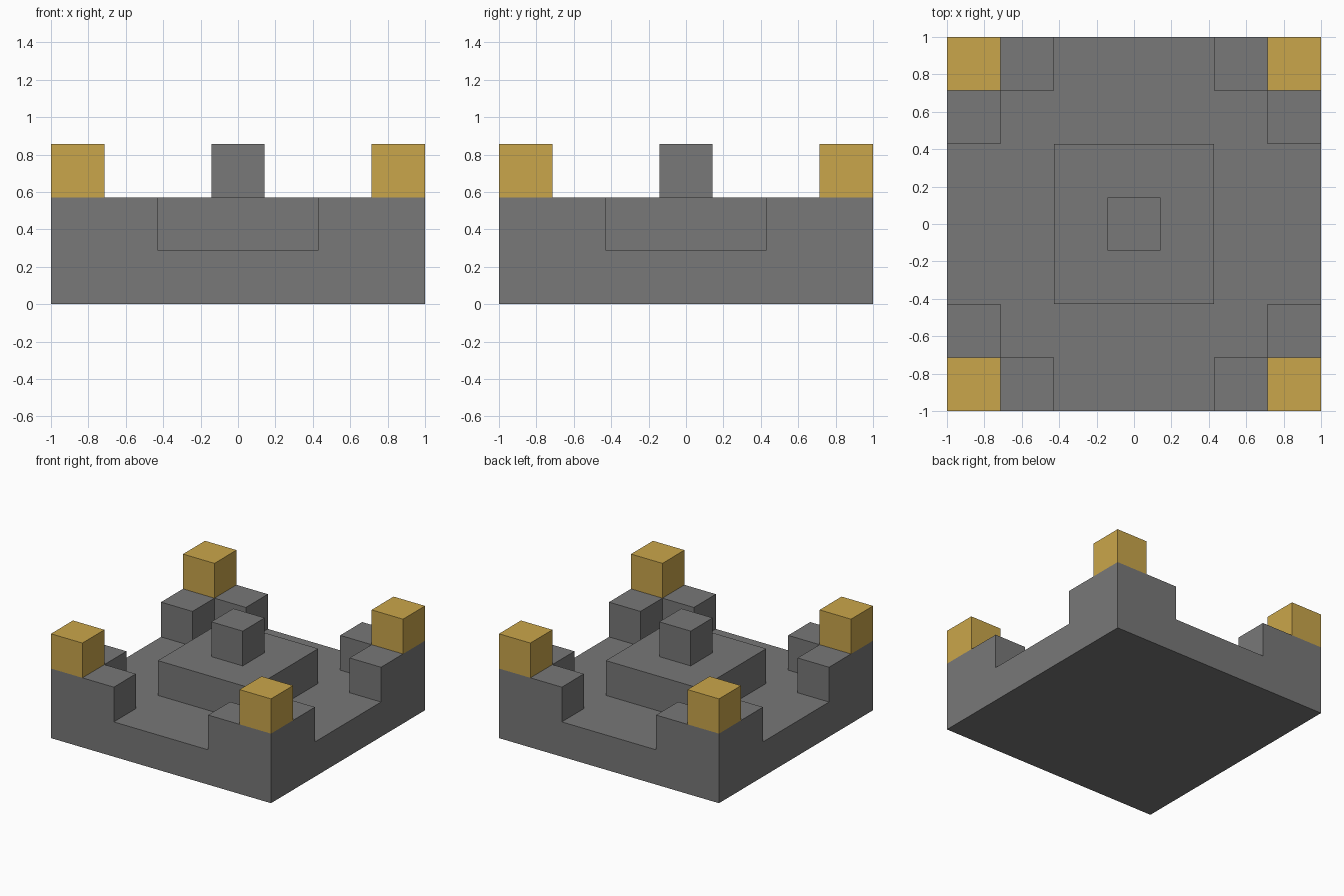
import bpy
import bmesh

U = 2 / 7  # one block of the seven-by-seven grid

if "Cube" in bpy.data.objects:
    bpy.data.objects.remove(bpy.data.objects["Cube"], do_unlink=True)


def make_material(name, rgb):
    mat = bpy.data.materials.new(name)
    mat.use_nodes = True
    color = (*rgb, 1)
    mat.diffuse_color = color
    bsdf = next(n for n in mat.node_tree.nodes if n.type == "BSDF_PRINCIPLED")
    bsdf.inputs["Base Color"].default_value = color
    return mat


stone = make_material("stone grey", (0.188, 0.188, 0.188))
gold = make_material("gold", (0.59, 0.38, 0.07))


def prism(name, outline, level, mat):
    """Extrude an outline, given in blocks, one block up from a level."""
    bm = bmesh.new()
    base = bm.faces.new([bm.verts.new((x * U, y * U, level * U)) for x, y in outline])
    top = bmesh.ops.extrude_face_region(bm, geom=[base], use_keep_orig=True)
    verts = [v for v in top["geom"] if isinstance(v, bmesh.types.BMVert)]
    bmesh.ops.translate(bm, verts=verts, vec=(0, 0, U))
    bmesh.ops.recalc_face_normals(bm, faces=bm.faces)
    mesh = bpy.data.meshes.new(name)
    bm.to_mesh(mesh)
    bm.free()
    mesh.materials.append(mat)
    obj = bpy.data.objects.new(name, mesh)
    bpy.context.collection.objects.link(obj)
    return obj


def square(half, cx=0, cy=0):
    return [(cx + sx * half, cy + sy * half)
            for sx, sy in ((-1, -1), (1, -1), (1, 1), (-1, 1))]


# Stepped centre: base slab, dais and top block
prism("base_slab", square(3.5), 0, stone)
prism("centre_dais", square(1.5), 1, stone)
prism("centre_block", square(0.5), 2, stone)

# L-shaped corner walls, each carrying a gold block
corner = [(3.5, 3.5), (1.5, 3.5), (1.5, 2.5), (2.5, 2.5), (2.5, 1.5), (3.5, 1.5)]
for sy, depth in ((-1, "front"), (1, "back")):
    for sx, side in ((-1, "right"), (1, "left")):
        outline = [(x * sx, y * sy) for x, y in corner]
        prism(f"{depth}_{side}_corner_wall", outline, 1, stone)
        prism(f"{depth}_{side}_gold_block", square(0.5, 3 * sx, 3 * sy), 2, gold)
